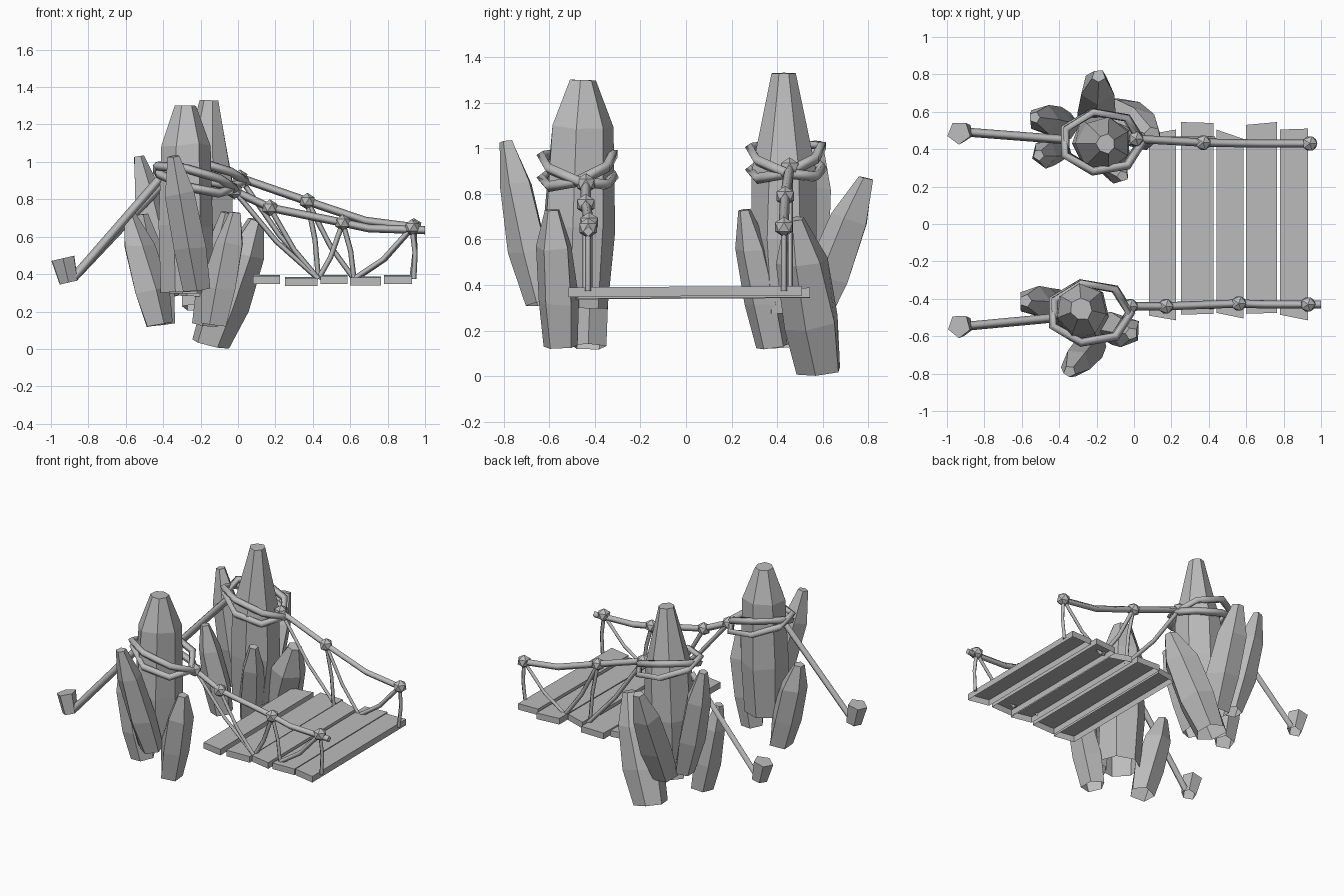
import bpy, bmesh, math, random
from mathutils import Vector

random.seed(4)
cube = bpy.data.objects.get("Cube")
if cube:
    bpy.data.objects.remove(cube)

grey = bpy.data.materials.new("stone grey")
grey.use_nodes = True
COLOUR = (0.5, 0.5, 0.5, 1)
grey.diffuse_color = COLOUR
grey.node_tree.nodes["Principled BSDF"].inputs["Base Color"].default_value = COLOUR


def add(name, data):
    ob = bpy.data.objects.new(name, data)
    data.materials.append(grey)
    bpy.context.collection.objects.link(ob)
    return ob


def add_bmesh(name, bm):
    me = bpy.data.meshes.new(name)
    bm.to_mesh(me)
    bm.free()
    return add(name, me)


def loft(name, base, top, rings, sides, jitter=0.0, turn=0.0, level=0.0):
    """Faceted prism along base-top, open below; rings are (fraction, radius)."""
    base, top = Vector(base), Vector(top)
    axis = (top - base).normalized().lerp(Vector((0, 0, 1)), level).normalized()
    u = axis.cross(Vector((0, 1, 0))).normalized()
    v = axis.cross(u)
    bm = bmesh.new()
    loops = []
    for t, r in rings:
        c = base.lerp(top, t)
        loop = []
        for i in range(sides):
            a = turn + math.tau * i / sides
            k = r * (1 + random.uniform(-jitter, jitter))
            slip = axis * random.uniform(-jitter, jitter) * r * (0 < t < 1)
            loop.append(bm.verts.new(c + (u * math.cos(a) + v * math.sin(a)) * k + slip))
        loops.append(loop)
    bottom = bm.faces.new(loops[0])
    for a, b in zip(loops, loops[1:]):
        for i in range(sides):
            j = (i + 1) % sides
            bm.faces.new((a[i], a[j], b[j], b[i]))
    bm.faces.new(loops[-1])
    bmesh.ops.recalc_face_normals(bm, faces=bm.faces)
    bmesh.ops.delete(bm, geom=[bottom], context="FACES_ONLY")
    return add_bmesh(name, bm)


def rope(name, points, radius, closed=False):
    cu = bpy.data.curves.new(name, "CURVE")
    cu.dimensions = "3D"
    cu.bevel_depth = radius
    cu.bevel_resolution = 0
    cu.use_fill_caps = True
    sp = cu.splines.new("POLY")
    sp.points.add(len(points) - 1)
    for p, co in zip(sp.points, points):
        p.co = (*co, 1)
    sp.use_cyclic_u = closed
    return add(name, cu)


def shard(name, base, top, r, sides=5):
    rings = [(0, r * .8), (.32, r), (.72, r * .86), (1, r * .34)]
    return loft(name, base, top, rings, sides, .12, random.random(), .35)


# Tall central rocks
loft("front_main_rock", (-.285, -.485, .3), (-.28, -.455, 1.3),
     [(0, .14), (.35, .155), (.79, .135), (1, .06)], 7, .08, .3)
loft("back_main_rock", (-.19, .43, .28), (-.15, .43, 1.33),
     [(0, .13), (.3, .16), (.6, .15), (1, .052)], 7, .08)

# Leaning shards around each rock
shard("front_shard_tall", (-.215, -.63, .32), (-.345, -.79, 1.03), .092)
shard("front_shard_outer", (-.42, -.43, .13), (-.58, -.41, .72), .095)
shard("front_shard_inner", (-.13, -.55, .13), (-.015, -.585, .73), .098)
shard("back_shard_tall", (-.22, .54, .22), (-.19, .79, .87), .105)
shard("back_shard_outer", (-.36, .53, .28), (-.53, .57, 1.03), .088)
shard("back_shard_low", (-.4, .4, .13), (-.51, .37, .72), .088)
shard("back_shard_near", (-.17, .38, .13), (-.06, .255, .73), .085)
shard("back_shard_large", (-.14, .59, .025), (.1, .475, .69), .125, 6)


# Ropes wound around the rocks: two crossing loops each
def winding(name, cx, cy, rx, ry, z, slope, tilt):
    pts = []
    for i in range(7):
        a = math.tau * i / 7
        c, s = math.cos(a), math.sin(a)
        pts.append((cx + rx * c, cy + ry * s, z - slope * c + tilt * s))
    rope(name, pts, .024, True)


for label, cx, cy, z in (("front", -.235, -.475, .91), ("back", -.172, .44, .945)):
    for n, tilt in enumerate((.055, -.045)):
        winding(f"{label}_winding_{n}", cx, cy, .21 + .01 * n, .162, z, .055, tilt)

# Ground stakes and stay ropes
for label, y, y_rock, x_rock in (("front", -.545, -.5, -.4), ("back", .49, .45, -.36)):
    loft(f"{label}_stake", (-.905, y, .355), (-.935, y, .485),
         [(0, .05), (1, .064)], 5, .06, .3)
    rope(f"{label}_stay", [(-.88, y, .38), (x_rock, y_rock, .93)], .024)

# Handrails with knots
rails = {
    "front": [(-.02, -.44, .845), (.17, -.44, .755), (.56, -.425, .675),
              (.7, -.43, .645), (1, -.43, .635)],
    "back": [(.01, .455, .915), (.37, .435, .79), (.68, .43, .685), (.95, .43, .65)],
}
knots = {
    "front": [(-.02, -.44, .845), (.17, -.44, .755), (.56, -.425, .675), (.93, -.43, .65)],
    "back": [(.01, .455, .915), (.37, .435, .79), (.94, .43, .655)],
}
for label, pts in rails.items():
    rope(f"{label}_handrail", pts, .022)
    for n, k in enumerate(knots[label]):
        bm = bmesh.new()
        bmesh.ops.create_icosphere(bm, subdivisions=1, radius=.045)
        bmesh.ops.translate(bm, vec=k, verts=bm.verts)
        add_bmesh(f"{label}_knot_{n}", bm)

# Hanger ropes sagging from the knots to the deck: knot index, deck x
hangers = {"front": [(0, .43), (1, .43), (2, .43), (2, .62), (3, .62), (3, .94)],
           "back": [(0, .43), (1, .43), (1, .62), (2, .63), (2, .93)]}
for label, pairs in hangers.items():
    for n, (k, x) in enumerate(pairs):
        a = Vector(knots[label][k])
        b = Vector((x, a.y, .375))
        mid = a.lerp(b, .5) + Vector((0, 0, -.035 if abs(x - a.x) > .1 else 0))
        if abs(x - a.x) < .1:
            mid.x += .012
        rope(f"{label}_hanger_{n}", [a, mid, b], .014)

# Deck planks, hollow below: x range, (back y, front y) at each x, top height
planks = [(.08, .225, (.48, -.49), (.505, -.515), .392),
          (.25, .425, (.545, -.485), (.54, -.48), .382),
          (.44, .585, (.505, -.475), (.455, -.505), .392),
          (.6, .765, (.53, -.48), (.545, -.475), .385),
          (.78, .93, (.505, -.485), (.51, -.515), .393)]
for n, (x0, x1, left_ends, right_ends, z) in enumerate(planks):
    bm = bmesh.new()
    bmesh.ops.create_cube(bm, size=1)
    underside = [f for f in bm.faces if f.normal.z < -.5]
    bmesh.ops.delete(bm, geom=underside, context="FACES_ONLY")
    for v in bm.verts:
        x, ends = (x0, left_ends) if v.co.x < 0 else (x1, right_ends)
        y = ends[0] if v.co.y > 0 else ends[1]
        v.co = (x, y, z + .006 * y - (.042 if v.co.z < 0 else 0))
    add_bmesh(f"plank_{n}", bm)
